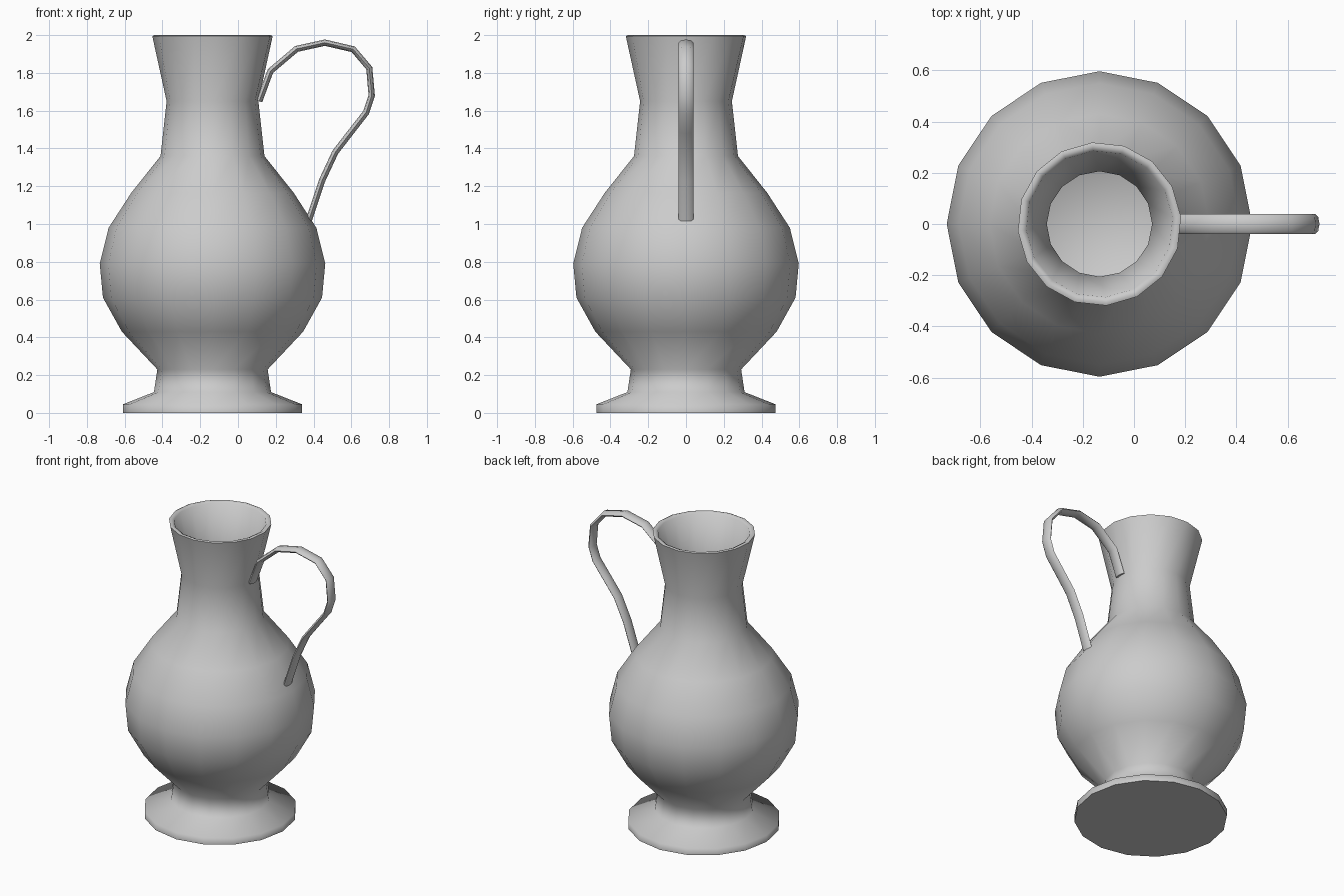
import bpy, bmesh
from math import sin, cos, pi, radians
from mathutils import Vector

if "Cube" in bpy.data.objects:
    bpy.data.objects.remove(bpy.data.objects["Cube"])

AXIS_X = -0.135


def skin(name, rings, angle):
    """Join equal-sized rings of points into a closed, capped, smooth surface."""
    bm = bmesh.new()
    loops = [[bm.verts.new(p) for p in ring] for ring in rings]
    n = len(loops[0])
    for a, b in zip(loops, loops[1:]):
        for i in range(n):
            j = (i + 1) % n
            bm.faces.new((a[i], a[j], b[j], b[i]))
    bm.faces.new(loops[0][::-1])
    bm.faces.new(loops[-1])
    bmesh.ops.recalc_face_normals(bm, faces=bm.faces)
    mesh = bpy.data.meshes.new(name)
    bm.to_mesh(mesh)
    bm.free()
    obj = bpy.data.objects.new(name, mesh)
    bpy.context.collection.objects.link(obj)
    bpy.ops.object.select_all(action='DESELECT')
    obj.select_set(True)
    bpy.context.view_layer.objects.active = obj
    bpy.ops.object.shade_smooth_by_angle(angle=radians(angle))
    return obj


def circle(r, z, sides=16):
    # the rim ring is turned slightly against the rest
    twist = radians(5) if z > 1.9 else 0
    return [(AXIS_X + r * cos(2 * pi * i / sides + twist),
             r * sin(2 * pi * i / sides + twist), z) for i in range(sides)]


# Jug body: foot, belly, neck and rim outside, then the hollow inside
outer = [(0.475, 0), (0.475, 0.045), (0.31, 0.11), (0.292, 0.23), (0.48, 0.43),
         (0.58, 0.61), (0.597, 0.79), (0.55, 0.98), (0.43, 1.165),
         (0.275, 1.36), (0.243, 1.65), (0.32, 1.995)]
inner = [(0.308, 2.0), (0.287, 1.99), (0.206, 1.65), (0.238, 1.37), (0.40, 1.14),
         (0.515, 0.965), (0.56, 0.79), (0.545, 0.62), (0.45, 0.45),
         (0.27, 0.26)]
skin("jug_body", [circle(r, z) for r, z in outer + inner], 75)

# Handle: flattened oval section swept along a side-view path
path = [(0.112, 1.65), (0.172, 1.81), (0.31, 1.927), (0.46, 1.96), (0.61, 1.925),
        (0.695, 1.825), (0.708, 1.68), (0.678, 1.59), (0.60, 1.49),
        (0.515, 1.38), (0.445, 1.23), (0.375, 1.02)]
pts = [Vector((x, 0, z)) for x, z in path]
rings = []
for i, p in enumerate(pts):
    t = (pts[min(i + 1, len(pts) - 1)] - pts[max(i - 1, 0)]).normalized()
    side = Vector((t.z, 0, -t.x))
    rings.append([p + side * 0.017 * sin(2 * pi * k / 8)
                  + Vector((0, 0.04 * cos(2 * pi * k / 8), 0)) for k in range(8)])
skin("handle", rings, 60)
